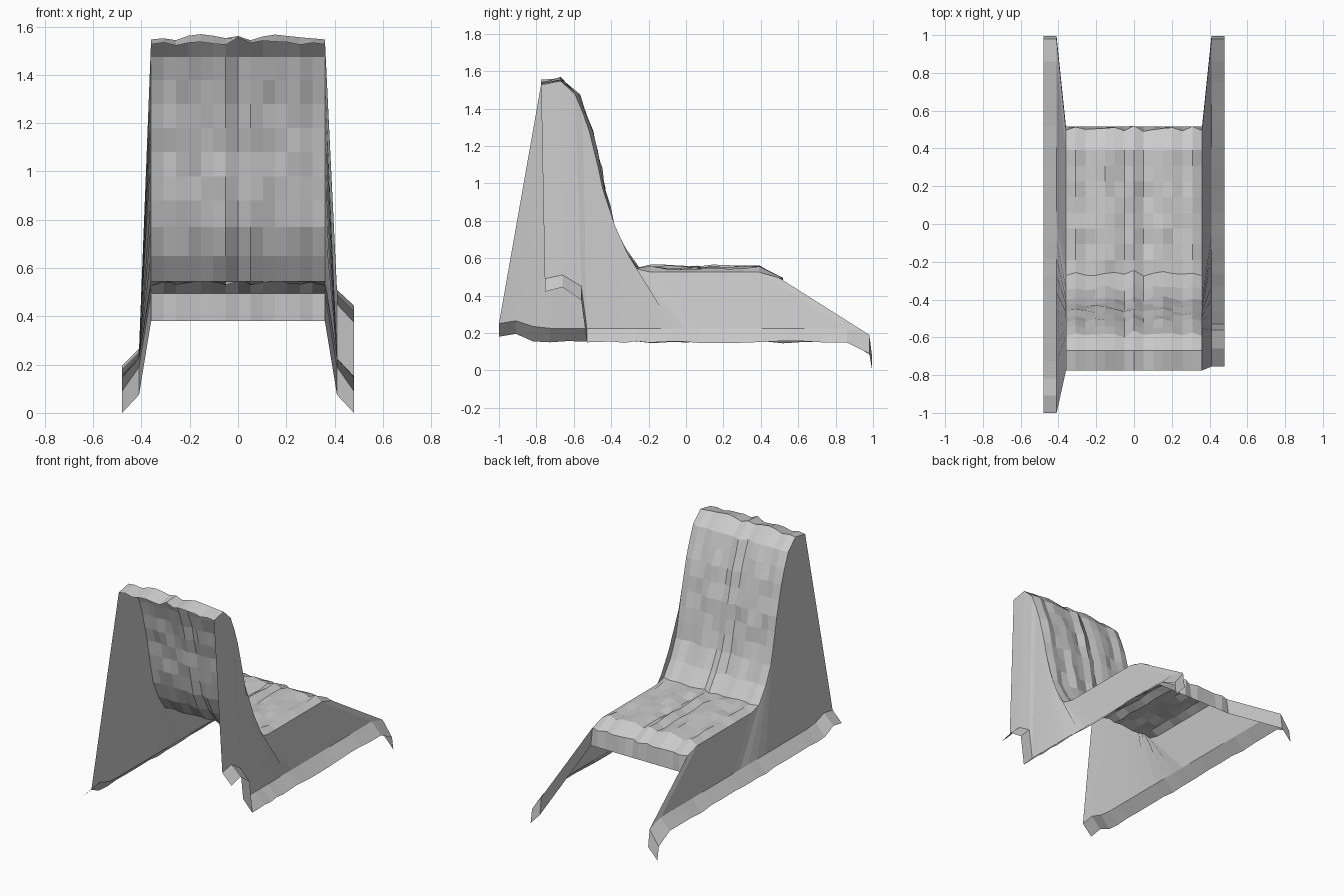
import bpy, random
from mathutils import Vector

if "Cube" in bpy.data.objects:
    bpy.data.objects.remove(bpy.data.objects["Cube"])

random.seed(4)

# Centre-line profile (y, z): backrest from top to bottom, then seat with front lip
BACK = [(-.775, 1.535), (-.67, 1.555), (-.585, 1.475), (-.545, 1.38), (-.51, 1.28),
        (-.485, 1.18), (-.46, 1.08), (-.44, .98), (-.42, .88), (-.395, .77),
        (-.34, .65), (-.265, .545)]
SEAT = [(-.19 + .083 * i, .545) for i in range(8)] + [(.505, .495), (.515, .38)]
PROFILE = BACK + SEAT
NB, N = len(BACK), len(PROFILE)
HALF, COLS = .36, 15
COL_OFF = [-.008, .004, -.006, 0, .008, .002, -.008, .012]


def lerp(a, b, t):
    return a + (b - a) * t


# Rippled cover grid: each column shifted a little along the surface normal
def cover_row(i):
    y, z = PROFILE[i]
    row = []
    for c in range(COLS):
        x = lerp(-HALF, HALF, c / (COLS - 1))
        k = min(c, COLS - 1 - c)
        edge = c in (0, COLS - 1)
        d = COL_OFF[k] + (0 if edge else random.uniform(-.009, .009))
        if i == N - 1:
            d = 0
        up = i < 2 or NB <= i < N - 2
        row.append(Vector((x, y + (0 if up else d), z + (d if up else 0))))
        if up and i >= NB and edge:
            row[-1].z -= .012
    return row


# Floor runner: inner and outer edge of the row on one side
def runner_row(i, side):
    if i < NB:
        t = i / (NB - 1)
        y = lerp(-1, .0, t)
        zi, zo = .225, .15
        if side > 0:
            y = lerp(-.53, .0, max(0, (i - 3) / (NB - 4)))
            if i < 3:
                y = (-.755, -.66, -.56)[i]
                zi, zo = ((.49, .42), (.51, .445), (.45, .375))[i]
        elif i < 3:
            zi, zo = ((.25, .18), (.265, .195), (.235, .155))[i]
    else:
        t = (i - NB) / (len(SEAT) - 3)
        y, zi, zo = lerp(.065, .86, t), .225, .15
    if i == N - 2:
        y, zi, zo = .98, .19, .09
    elif i == N - 1:
        y, zi, zo = .995, .075, 0
    elif i > 3:
        zo += random.uniform(-.007, .007)
    return [Vector((side * .41, y, zi)), Vector((side * .48, y, zo))]


def sheet(name, rows):
    """Open quad sheet; columns run towards +x, rows towards the chair's front."""
    w = len(rows[0])
    faces = [(r * w + c, (r + 1) * w + c, (r + 1) * w + c + 1, r * w + c + 1)
             for r in range(len(rows) - 1) for c in range(w - 1)]
    faces = [f[::-1] for f in faces]
    me = bpy.data.meshes.new(name)
    me.from_pydata([v for r in rows for v in r], [], faces)
    # rows go to +y and columns to +x, so reversed quads face up
    me.update()
    ob = bpy.data.objects.new(name, me)
    bpy.context.collection.objects.link(ob)
    return ob


cover = [cover_row(i) for i in range(N)]
left = [runner_row(i, -1)[::-1] for i in range(N)]
right = [runner_row(i, 1) for i in range(N)]

# Draped backrest and seat
sheet("backrest", cover[:NB])
sheet("seat", cover[NB - 1:])

# Side walls between cover edges and runners
sheet("left_wall", [[l[1], c[0]] for l, c in zip(left, cover)])
sheet("right_wall", [[c[-1], r[0]] for r, c in zip(right, cover)])

# Runners along the floor
sheet("left_runner", left)
sheet("right_runner", right)
